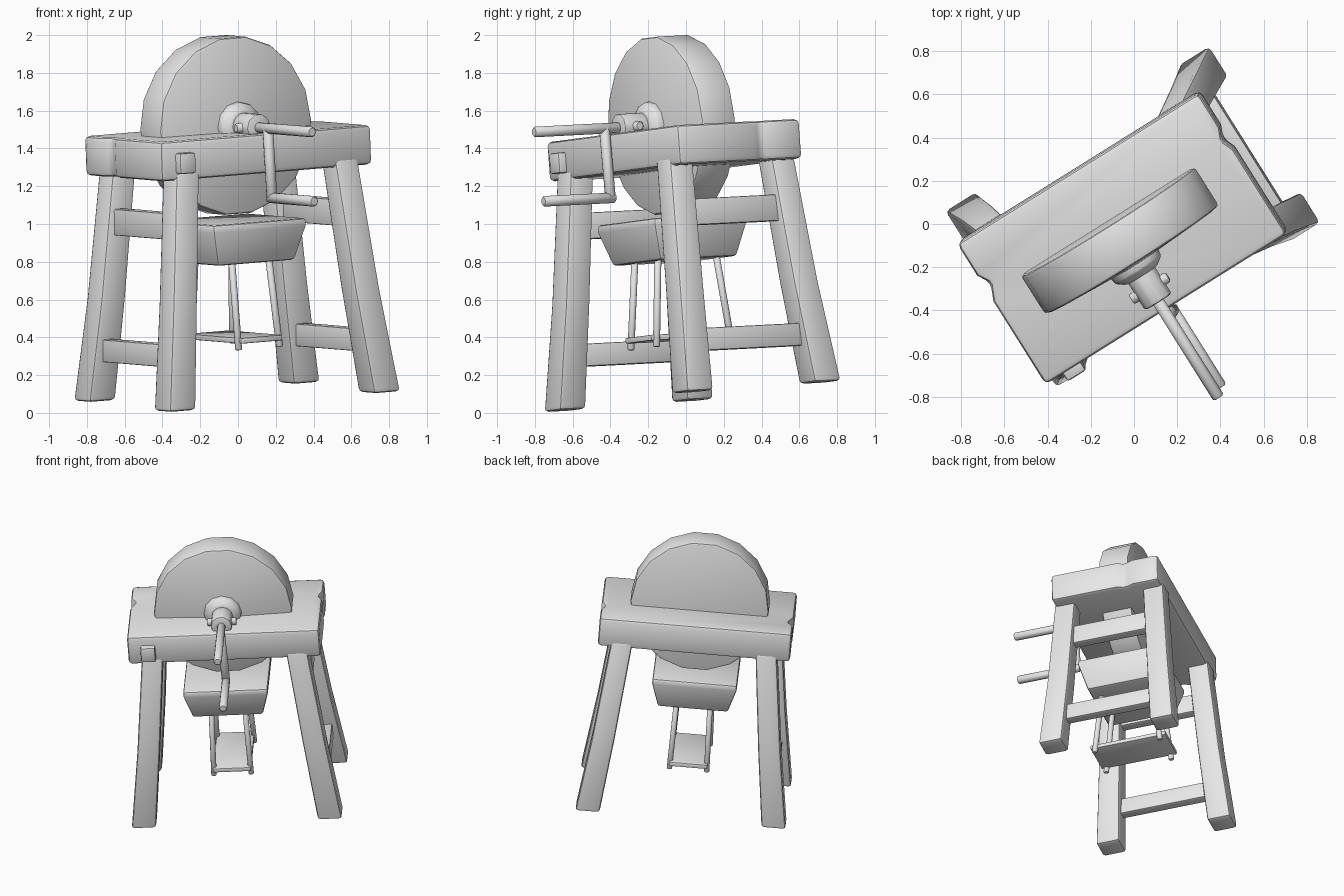
import bpy, bmesh, math
from mathutils import Matrix, Vector

if "Cube" in bpy.data.objects:
    bpy.data.objects.remove(bpy.data.objects["Cube"])

# Whole model stands turned and slightly tilted
FRAME = (Matrix.Translation((-0.005, 0.035, 0.085)) @ Matrix.Rotation(math.radians(32), 4, 'Z')
         @ Matrix.Rotation(math.radians(-4), 4, 'Y') @ Matrix.Rotation(math.radians(2.5), 4, 'X'))

grey = bpy.data.materials.new("plain grey")
grey.diffuse_color = (0.8, 0.8, 0.8, 1)
grey.use_nodes = True
grey.node_tree.nodes["Principled BSDF"].inputs["Base Color"].default_value = grey.diffuse_color


def finish(name, bm, bevel=0.0, segments=2):
    bmesh.ops.recalc_face_normals(bm, faces=bm.faces[:])
    if bevel:
        edges = [e for e in bm.edges if e.calc_face_angle(0) > math.radians(35)]
        bmesh.ops.bevel(bm, geom=edges, offset=bevel, segments=segments, profile=0.5,
                        affect='EDGES', clamp_overlap=True)
    bm.transform(FRAME)
    mesh = bpy.data.meshes.new(name)
    bm.to_mesh(mesh)
    bm.free()
    mesh.materials.append(grey)
    ob = bpy.data.objects.new(name, mesh)
    bpy.context.collection.objects.link(ob)
    bpy.ops.object.select_all(action='DESELECT')
    ob.select_set(True)
    bpy.context.view_layer.objects.active = ob
    bpy.ops.object.shade_smooth_by_angle(angle=math.radians(35))
    return ob


def skin(name, rings, bevel=0.0, segments=2):
    """Join equal-sized rings of points and cap both ends."""
    bm = bmesh.new()
    rows = [[bm.verts.new(p) for p in ring] for ring in rings]
    n = len(rows[0])
    for a, b in zip(rows, rows[1:]):
        for i in range(n):
            bm.faces.new((a[i], a[(i + 1) % n], b[(i + 1) % n], b[i]))
    bm.faces.new(rows[0])
    bm.faces.new(rows[-1])
    return finish(name, bm, bevel, segments)


def block(name, sections, bevel):
    """Stack of rectangles (centre x, centre y, z, half x, half y)."""
    skin(name, [[(x + sx * hx, y + sy * hy, z) for sx, sy in ((-1, -1), (1, -1), (1, 1), (-1, 1))]
                for x, y, z, hx, hy in sections], bevel)


def lathe(name, profile, centre, sides, bevel=0.0):
    """Turn (radius, y) points about the y axis."""
    cx, cz = centre
    skin(name, [[(cx + r * math.cos(2 * math.pi * i / sides), y,
                  cz + r * math.sin(2 * math.pi * i / sides)) for i in range(sides)]
                for r, y in profile], bevel)


def rod(name, p, q, r, sides=8):
    p, q = Vector(p), Vector(q)
    rot = (q - p).to_track_quat('Z', 'Y')
    skin(name, [[end + rot @ Vector((r * math.cos(2 * math.pi * (i + .5) / sides),
                                     r * math.sin(2 * math.pi * (i + .5) / sides), 0))
                 for i in range(sides)] for end in (p, q)], r * 0.25, 1)


# Table slab with a worn notch in each end
outline = [(-.66, -.385), (.66, -.385), (.66, .08), (.635, .14), (.66, .20), (.66, .385),
           (-.66, .385), (-.66, .21), (-.625, .15), (-.66, .07)]
skin("table_top", [[(x, y, z) for x, y in outline] for z in (1.205, 1.415)], 0.025)

# Splayed legs, slightly waisted
for name, sx, sy, foot in (("front_left_leg", -1, -1, -.01), ("back_left_leg", -1, 1, .008),
                           ("front_right_leg", 1, -1, 0), ("back_right_leg", 1, 1, .015)):
    block(name, [(sx * .64, sy * .40, foot, .083, .083),
                 (sx * .57, sy * .358, .55, .077, .077),
                 (sx * .495, sy * .315, 1.25, .073, .073)], 0.02)

# Cross rails between the legs at each end
for side, sx in (("left", -1), ("right", 1)):
    for level, x, y, z, h in (("upper", .53, .33, .955, .07), ("lower", .605, .37, .275, .06)):
        block(f"{side}_{level}_rail", [(sx * x, 0, z - h, .035, y), (sx * x, 0, z + h, .035, y)], 0.008)

# Peg on the front of the table
block("front_peg", [(-.52, -.385, 1.24, .05, .045), (-.52, -.385, 1.35, .05, .045)], 0.012)

# Grinding wheel with a faintly domed front
AX = (-.01, 1.445)
lathe("grinding_wheel", [(.475, .105), (.475, -.105), (.03, -.135)], AX, 18, 0.015)

# Hub, collar and cross pin
lathe("hub_flange", [(.135, -.09), (.125, -.16), (.085, -.19)], AX, 12, 0.008)
lathe("hub_collar", [(.075, -.15), (.075, -.335)], AX, 10, 0.012)
rod("hub_pin", (AX[0] - .1, -.26, AX[1]), (AX[0] + .1, -.26, AX[1]), .028)

# Crank: axle bar, drop arm and lower handle
rod("crank_axle", (AX[0], -.30, AX[1]), (AX[0], -.86, AX[1]), .03)
rod("crank_arm", (AX[0], -.42, AX[1] + .01), (AX[0] + .01, -.42, 1.06), .03)
rod("crank_handle", (AX[0] + .01, -.395, 1.075), (AX[0] + .01, -.84, 1.075), .03)

# Water trough under the wheel
block("trough", [(-.02, -.035, .725, .24, .24), (-.02, -.035, .905, .29, .29),
                 (-.02, -.035, .945, .29, .29)], 0.015)

# Treadle plate hung on four rods
block("treadle_plate", [(-.02, -.03, .305, .13, .27), (-.02, -.03, .335, .13, .27)], 0.006)
for name, sx, y0, y1 in (("front_left_rod", -1, -.27, -.21), ("front_right_rod", 1, -.27, -.21),
                         ("back_left_rod", -1, .20, .15), ("back_right_rod", 1, .20, .15)):
    rod(name, (-.02 + sx * .128, y0, .27), (-.02 + sx * .115, y1, .76), .02)
